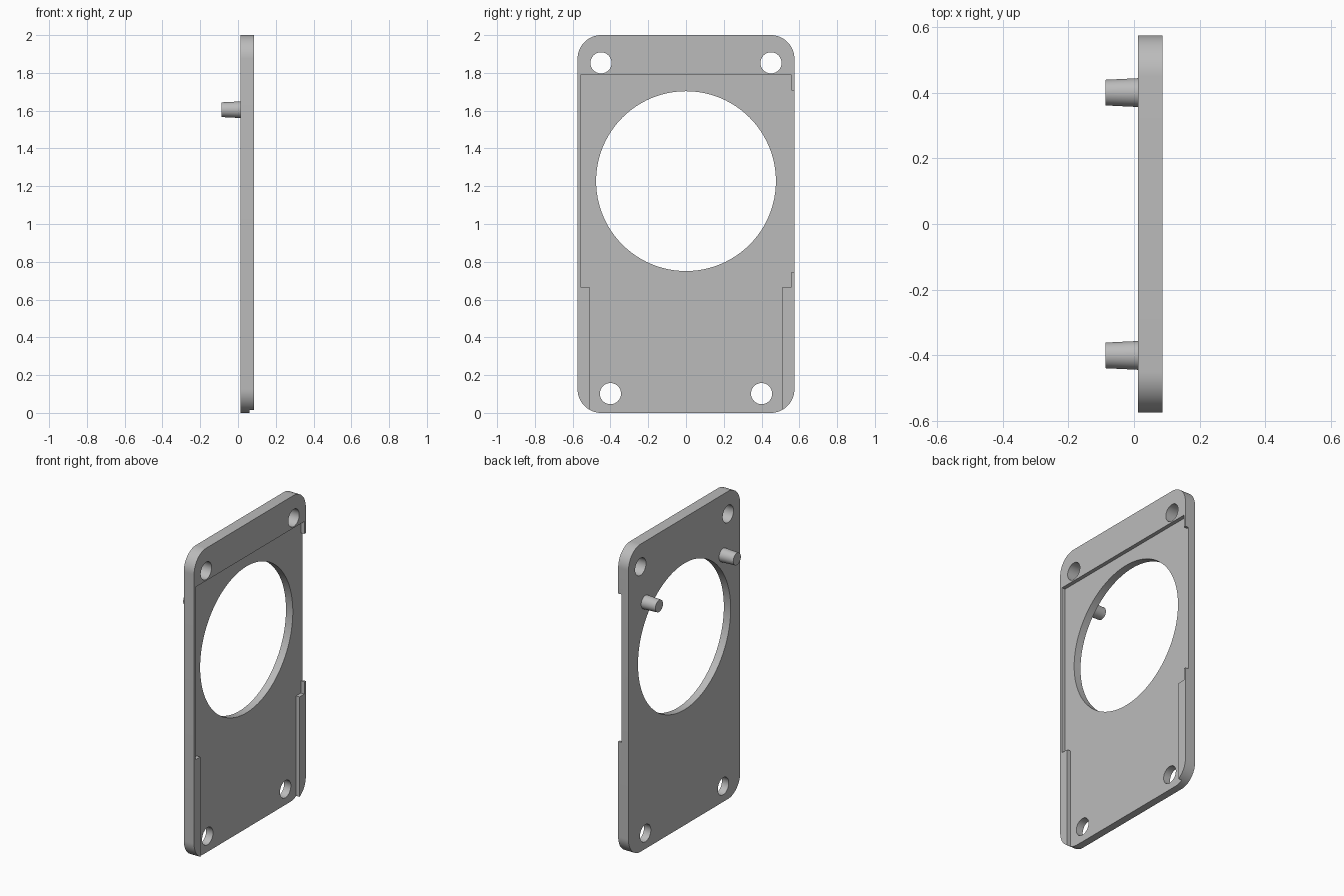
import bpy, bmesh
from math import sin, cos, pi, radians

old = bpy.data.objects.get("Cube")
if old:
    bpy.data.objects.remove(old, do_unlink=True)

grey = bpy.data.materials.new("plain grey")
grey.use_nodes = True
grey.diffuse_color = (0.5, 0.5, 0.5, 1)
grey.node_tree.nodes["Principled BSDF"].inputs["Base Color"].default_value = (0.5, 0.5, 0.5, 1)

BACK, FLOOR, FACE = 0.012, 0.061, 0.086   # plate thickness levels along x
HALF_W, HEIGHT, CORNER = 0.574, 2.0, 0.125


def arc(y, z, r, start, sweep, n):
    return [(y + r * cos(start + sweep * i / n), z + r * sin(start + sweep * i / n))
            for i in range(n + 1)]


def prism(name, outline, x0, x1):
    """Extrude a y-z outline along x."""
    bm = bmesh.new()
    face = bm.faces.new([bm.verts.new((x0, y, z)) for y, z in outline])
    ext = bmesh.ops.extrude_face_region(bm, geom=[face])
    verts = [v for v in ext["geom"] if isinstance(v, bmesh.types.BMVert)]
    bmesh.ops.translate(bm, verts=verts, vec=(x1 - x0, 0, 0))
    bmesh.ops.recalc_face_normals(bm, faces=bm.faces)
    mesh = bpy.data.meshes.new(name)
    bm.to_mesh(mesh)
    bm.free()
    mesh.materials.append(grey)
    obj = bpy.data.objects.new(name, mesh)
    bpy.context.collection.objects.link(obj)
    return obj


def smooth(obj):
    bpy.ops.object.select_all(action="DESELECT")
    obj.select_set(True)
    bpy.context.view_layer.objects.active = obj
    bpy.ops.object.shade_smooth_by_angle(angle=radians(30))


def cut(target, cutter):
    cutter.hide_render = True
    mod = target.modifiers.new("cut", "BOOLEAN")
    mod.operation, mod.solver, mod.object = "DIFFERENCE", "EXACT", cutter
    bpy.context.view_layer.objects.active = target
    bpy.ops.object.modifier_apply(modifier=mod.name)
    bpy.data.objects.remove(cutter, do_unlink=True)


# Rounded plate
cy, top = HALF_W - CORNER, HEIGHT - CORNER
outline = []
for i, (y, z) in enumerate([(cy, top), (-cy, top), (-cy, CORNER), (cy, CORNER)]):
    outline += arc(y, z, CORNER, i * pi / 2, pi / 2, 16)
plate = prism("mounting_plate", outline, BACK, FACE)

# Shallow recess, open along the bottom and through a slot on one side
recess = [(-0.51, -0.1), (0.51, -0.1), (0.51, 0.666), (0.559, 0.666),
          (0.559, 0.745), (0.7, 0.745), (0.7, 1.707), (0.559, 1.707),
          (0.559, 1.788), (-0.559, 1.788), (-0.559, 0.666), (-0.51, 0.666)]
cut(plate, prism("recess_cutter", recess, FLOOR, 0.2))

# Large round opening and four screw holes
holes = [(0, 1.227, 0.476, 96)]
for side in (-1, 1):
    holes += [(side * 0.45, 1.853, 0.056, 40), (side * 0.4, 0.102, 0.056, 40)]
for y, z, r, n in holes:
    cut(plate, prism("hole_cutter", arc(y, z, r, 0, 2 * pi, n)[:-1], -0.1, 0.2))
smooth(plate)

# Tapered locating pins on the rear face
TIP = -0.087
for side, name in ((-1, "right_pin"), (1, "left_pin")):
    bpy.ops.mesh.primitive_cone_add(vertices=40, radius1=0.044, radius2=0.039,
                                    depth=BACK - TIP + 0.004,
                                    location=((BACK + 0.004 + TIP) / 2, side * 0.4, 1.605),
                                    rotation=(0, -pi / 2, 0))
    pin = bpy.context.object
    pin.name = name
    pin.data.materials.append(grey)
    smooth(pin)
